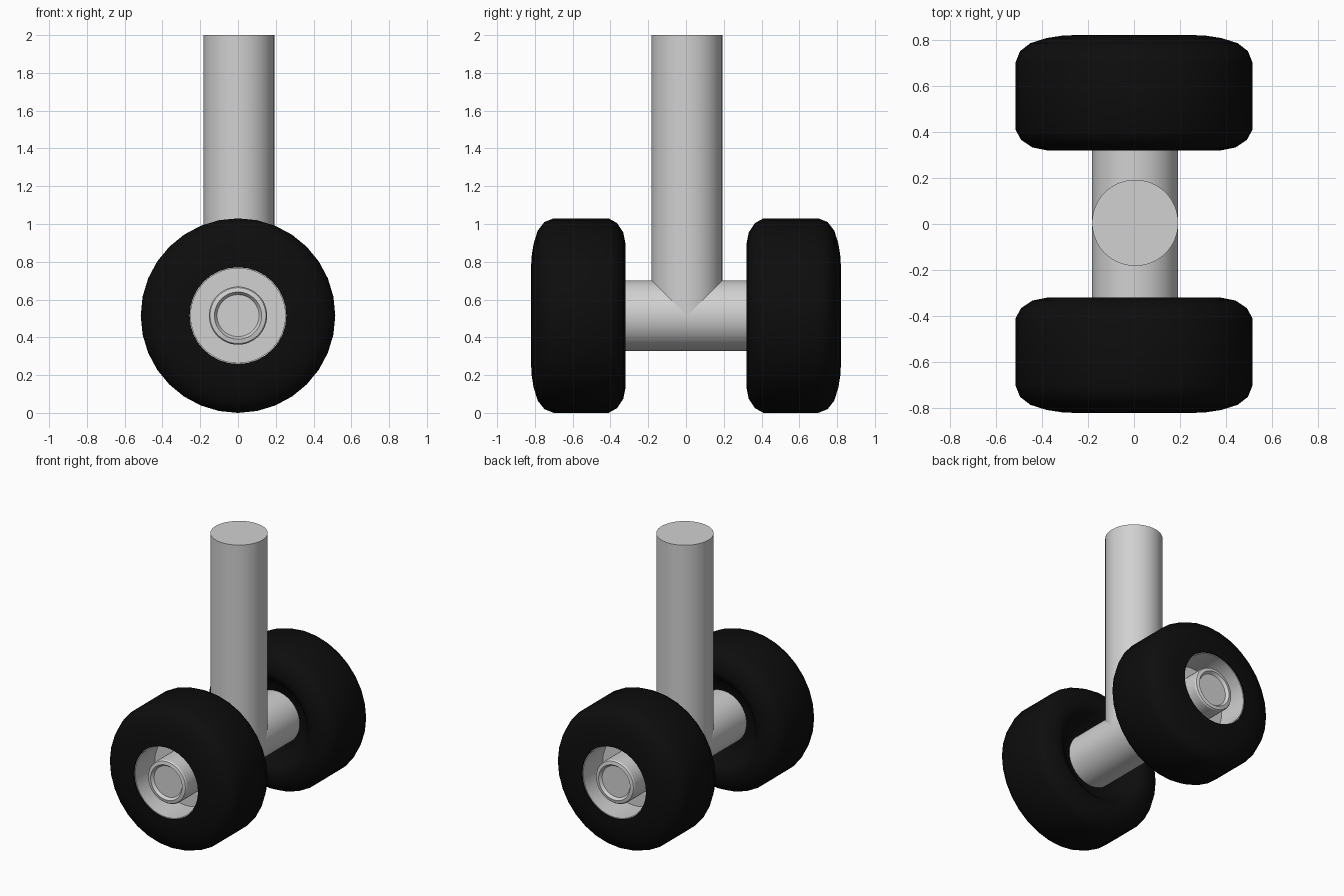
import bpy, bmesh, math
from mathutils import Matrix, Vector

cube = bpy.data.objects.get("Cube")
if cube:
    bpy.data.objects.remove(cube)


def material(name, value):
    mat = bpy.data.materials.new(name)
    mat.use_nodes = True
    colour = (value, value, value, 1)
    mat.diffuse_color = colour
    mat.node_tree.nodes["Principled BSDF"].inputs["Base Color"].default_value = colour
    return mat


GREY = material("light grey metal", 0.64)
BLACK = material("black rubber", 0.004)
AXLE_Z = 0.515


def finish(name, bm, mat, angle):
    bmesh.ops.recalc_face_normals(bm, faces=bm.faces)
    mesh = bpy.data.meshes.new(name)
    bm.to_mesh(mesh)
    bm.free()
    mesh.materials.append(mat)
    obj = bpy.data.objects.new(name, mesh)
    bpy.context.collection.objects.link(obj)
    bpy.ops.object.select_all(action='DESELECT')
    obj.select_set(True)
    bpy.context.view_layer.objects.active = obj
    bpy.ops.object.shade_smooth_by_angle(angle=math.radians(angle))
    return obj


def lathe(name, profile, side, mat, segments, angle):
    """Spin a closed (radius, distance) profile about the axle."""
    bm = bmesh.new()
    verts = [bm.verts.new((r, side * d, AXLE_Z)) for r, d in profile]
    edges = [bm.edges.new((verts[i - 1], verts[i])) for i in range(len(verts))
             if profile[i - 1][0] + profile[i][0] > 0]
    bmesh.ops.spin(bm, geom=verts + edges, cent=(0, 0, AXLE_Z), axis=(0, 1, 0),
                   angle=math.tau, steps=segments, use_merge=False)
    bmesh.ops.remove_doubles(bm, verts=bm.verts, dist=0.0005)
    return finish(name, bm, mat, angle)


def cylinder(name, radius, start, end):
    start, end = Vector(start), Vector(end)
    turn = (end - start).to_track_quat('Z', 'Y').to_matrix().to_4x4()
    bm = bmesh.new()
    bmesh.ops.create_cone(bm, cap_ends=True, segments=64, radius1=radius, radius2=radius,
                          depth=(end - start).length,
                          matrix=Matrix.Translation((start + end) / 2) @ turn)
    return finish(name, bm, GREY, 30)


# Upright strut and cross axle
cylinder("strut", 0.187, (0.005, 0.005, AXLE_Z), (0.005, 0.005, 2))
cylinder("axle", 0.187, (0.005, -0.5, AXLE_Z), (0.005, 0.5, AXLE_Z))

# Tyre section: dished inner side, flat tread, broad outer shoulder
TYRE = [(0.17, 0.43), (0.25, 0.42), (0.31, 0.35), (0.34, 0.325), (0.38, 0.32),
        (0.44, 0.332), (0.49, 0.365), (0.515, 0.41), (0.515, 0.70), (0.495, 0.75),
        (0.45, 0.785), (0.38, 0.807), (0.31, 0.818), (0.256, 0.82), (0.256, 0.55)]

# Hub section: deep rim well, raised boss and recessed cap
HUB = [(0, 0.48), (0.26, 0.48), (0.26, 0.812), (0.25, 0.812), (0.25, 0.59),
       (0.154, 0.59), (0.154, 0.80), (0.148, 0.81), (0.125, 0.815), (0.111, 0.795), (0, 0.795)]

for label, side in (("front", -1), ("back", 1)):
    lathe(label + "_tyre", TYRE, side, BLACK, 32, 50)
    lathe(label + "_hub", HUB, side, GREY, 48, 30)
